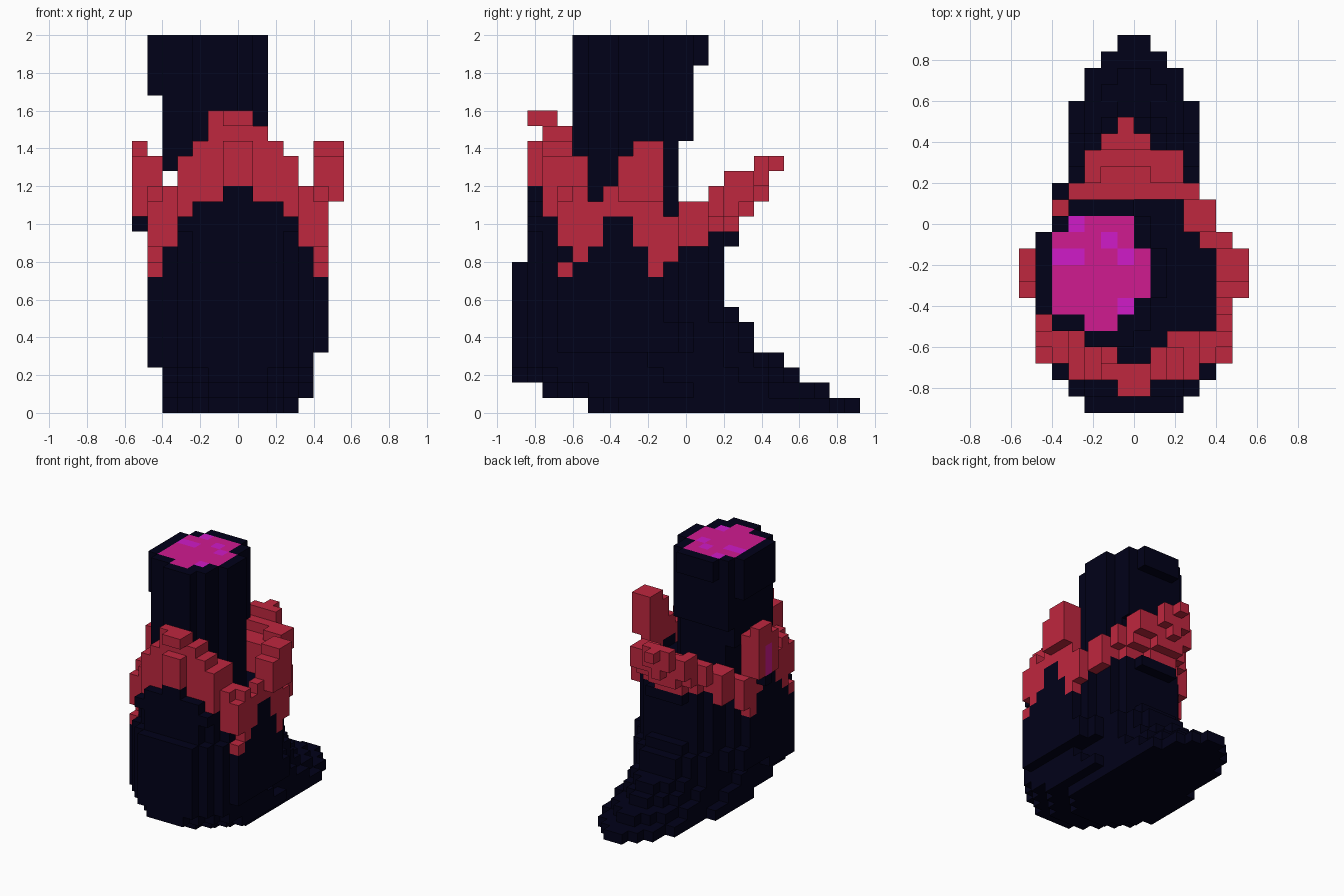
import bpy, bmesh
from mathutils import Vector

if "Cube" in bpy.data.objects:
    bpy.data.objects.remove(bpy.data.objects["Cube"], do_unlink=True)

U = 0.08  # block size
Y0 = -0.92


def material(name, rgb):
    m = bpy.data.materials.new(name)
    m.use_nodes = True
    m.diffuse_color = (*rgb, 1)
    bsdf = m.node_tree.nodes["Principled BSDF"]
    bsdf.inputs["Base Color"].default_value = (*rgb, 1)
    bsdf.inputs["Roughness"].default_value = 0.9
    return m


navy = material("dark navy", (0.0003, 0.0003, 0.0095))
red = material("crimson", (0.52, 0.020, 0.049))
magenta = material("magenta", (0.63, 0.011, 0.28))
violet = material("violet", (0.63, 0.011, 0.58))


def column(x, y, z0, z1):
    return {(x, y, z) for z in range(z0, z1)}


def box(x0, x1, y0, y1, z0, z1):
    """Cells in half-open ranges."""
    return {(x, y, z) for x in range(x0, x1) for y in range(y0, y1) for z in range(z0, z1)}


# The four corners of each block side, in order
SIDES = {
    (1, 0, 0): ((1, 0, 0), (1, 1, 0), (1, 1, 1), (1, 0, 1)),
    (-1, 0, 0): ((0, 0, 0), (0, 0, 1), (0, 1, 1), (0, 1, 0)),
    (0, 1, 0): ((0, 1, 0), (0, 1, 1), (1, 1, 1), (1, 1, 0)),
    (0, -1, 0): ((0, 0, 0), (1, 0, 0), (1, 0, 1), (0, 0, 1)),
    (0, 0, 1): ((0, 0, 1), (1, 0, 1), (1, 1, 1), (0, 1, 1)),
    (0, 0, -1): ((0, 0, 0), (0, 1, 0), (1, 1, 0), (1, 0, 0)),
}


def blocks(name, cells, solid, mat):
    """Mesh the sides of the cells which touch no other solid cell."""
    bm = bmesh.new()
    verts = {}
    for c in sorted(cells):
        for d, corners in SIDES.items():
            if tuple(a + b for a, b in zip(c, d)) in solid:
                continue
            face = []
            for k in corners:
                p = tuple(a + b for a, b in zip(c, k))
                if p not in verts:
                    verts[p] = bm.verts.new(Vector((p[0] * U, Y0 + p[1] * U, p[2] * U)))
                face.append(verts[p])
            bm.faces.new(face)
    mesh = bpy.data.meshes.new(name)
    bm.to_mesh(mesh)
    bm.free()
    mesh.materials.append(mat)
    ob = bpy.data.objects.new(name, mesh)
    bpy.context.collection.objects.link(ob)


# Boot: one rounded slice per level, as (first row, last row, left limit, right limit)
levels = [(5, 22, 5, 4), (2, 20, 5, 5), (0, 18, 5, 5), (0, 17, 6, 5),
          (0, 15, 6, 6), (0, 15, 6, 6), (0, 14, 6, 6), (0, 13, 6, 6),
          (0, 13, 6, 6), (0, 13, 6, 6), (1, 13, 6, 6), (1, 14, 6, 6)]
low_front_taper = [2, 3, 4, 5]
front_taper = [3, 4, 5, 6]
upper_front_taper = [3, 4, 5, 5]
toe_taper = [1, 2, 3, 3, 4, 4, 4, 4, 4, 5, 5]
instep_taper = [2, 3, 4, 4, 5]
ankle_taper = [3, 4, 4, 5]
boot = set()
for z, (y0, y1, left, right) in enumerate(levels):
    front = low_front_taper if z < 3 else front_taper if z < 9 else upper_front_taper
    back = toe_taper if z < 4 else instep_taper if z < 7 or z == 11 else ankle_taper
    for y in range(y0, y1 + 1):
        w = min((front + [6] * 30)[y - y0], (back + [6] * 30)[y1 - y])
        w = min(w, 4 if y >= 14 else 5 if y >= 12 else 6)
        w_right = min(w, 4 if y >= 13 else 5 if y >= 11 else 6)
        boot |= box(-min(w, left), min(w_right, right), y, y + 1, z, z + 1)

# Raised front lip and side lips of the boot
for x, top in enumerate([15, 14, 14, 13]):
    for mx in (x, -1 - x):
        boot |= column(mx, 1, 12, top) | column(mx, 2, 12, top)
for x in (5, -6):
    boot |= box(x, x + 1, 5, 9, 12, 13)
boot |= column(-7, 8, 12, 13)

# Ragged collar: columns (x, y, bottom, top), mirrored
half = [(0, 1, 15, 18), (0, 1, 19, 20), (0, 2, 15, 20), (1, 2, 14, 19),
        (2, 2, 14, 18), (3, 2, 13, 17), (1, 3, 16, 19), (2, 3, 15, 18),
        (3, 3, 13, 17), (4, 3, 11, 15), (5, 3, 9, 10), (5, 3, 11, 14),
        (2, 4, 15, 17), (3, 4, 14, 17), (4, 4, 12, 15), (5, 4, 10, 15),
        (5, 5, 11, 14), (5, 6, 13, 15), (5, 7, 13, 17), (5, 8, 11, 17),
        (5, 9, 9, 17), (6, 7, 14, 17), (6, 8, 14, 18), (6, 9, 14, 18),
        (5, 10, 10, 13), (4, 10, 11, 13), (4, 11, 11, 14), (3, 11, 12, 14),
        (4, 12, 11, 14), (3, 12, 12, 14)]
collar = set()
for x, y, z0, z1 in half:
    collar |= column(x, y, z0, z1) | column(-1 - x, y, z0, z1)
collar |= box(5, 6, 8, 10, 17, 18) | box(-7, -6, 7, 10, 13, 14) | column(-2, 2, 19, 20)

# Back tail of the collar: scooped, rising as it narrows
for y, x0, x1, z0, z1 in [(13, -4, 4, 13, 15), (13, -3, 3, 12, 13),
                          (14, -3, 3, 13, 15), (14, -2, 1, 12, 13),
                          (14, -3, -2, 15, 16), (14, 1, 3, 15, 16),
                          (15, -3, 3, 14, 16), (15, -2, 1, 13, 14),
                          (16, -2, 1, 15, 17), (16, -1, 0, 14, 15), (17, -1, 0, 16, 17)]:
    collar |= box(x0, x1, y, y + 1, z0, z1)

# Upright inlay in the collar's right fin
inlay = column(-7, 8, 13, 16)
collar -= inlay

# Core of the cut top
core = (box(-3, -1, 5, 6, 24, 25) | box(-5, 0, 6, 11, 24, 25)
        | box(-4, 0, 11, 12, 24, 25) | box(0, 1, 7, 10, 24, 25))
patches = {(x, y, 24) for x, y in [(-4, 11), (-5, 9), (-4, 9), (-2, 10), (-1, 9), (-1, 6)]}

# Leg: the outline of the core grown by one block, stepping in towards the boot
outline = {(x + dx, y + dy) for x, y, _ in core
           for dx, dy in ((0, 0), (1, 0), (-1, 0), (0, 1), (0, -1))}
outline |= {(-1, 4), (0, 5)}
leg = set()
for z in range(11, 25):
    x_min = -6 if z >= 21 else -5 if z >= 16 else -4
    y_max = 12 if z >= 23 else 11 if z >= 18 else 10
    leg |= {(x, y, z) for x, y in outline if x >= x_min and y <= y_max}

# Each cell belongs to one part only
boot -= collar
leg -= boot | collar | core
solid = boot | collar | leg | core | inlay
blocks("boot", boot, solid, navy)
blocks("leg", leg, solid, navy)
blocks("ragged_collar", collar, solid, red)
blocks("collar_inlay", inlay, solid, magenta)
blocks("leg_core", core - patches, solid, magenta)
blocks("core_patches", patches, solid, violet)
